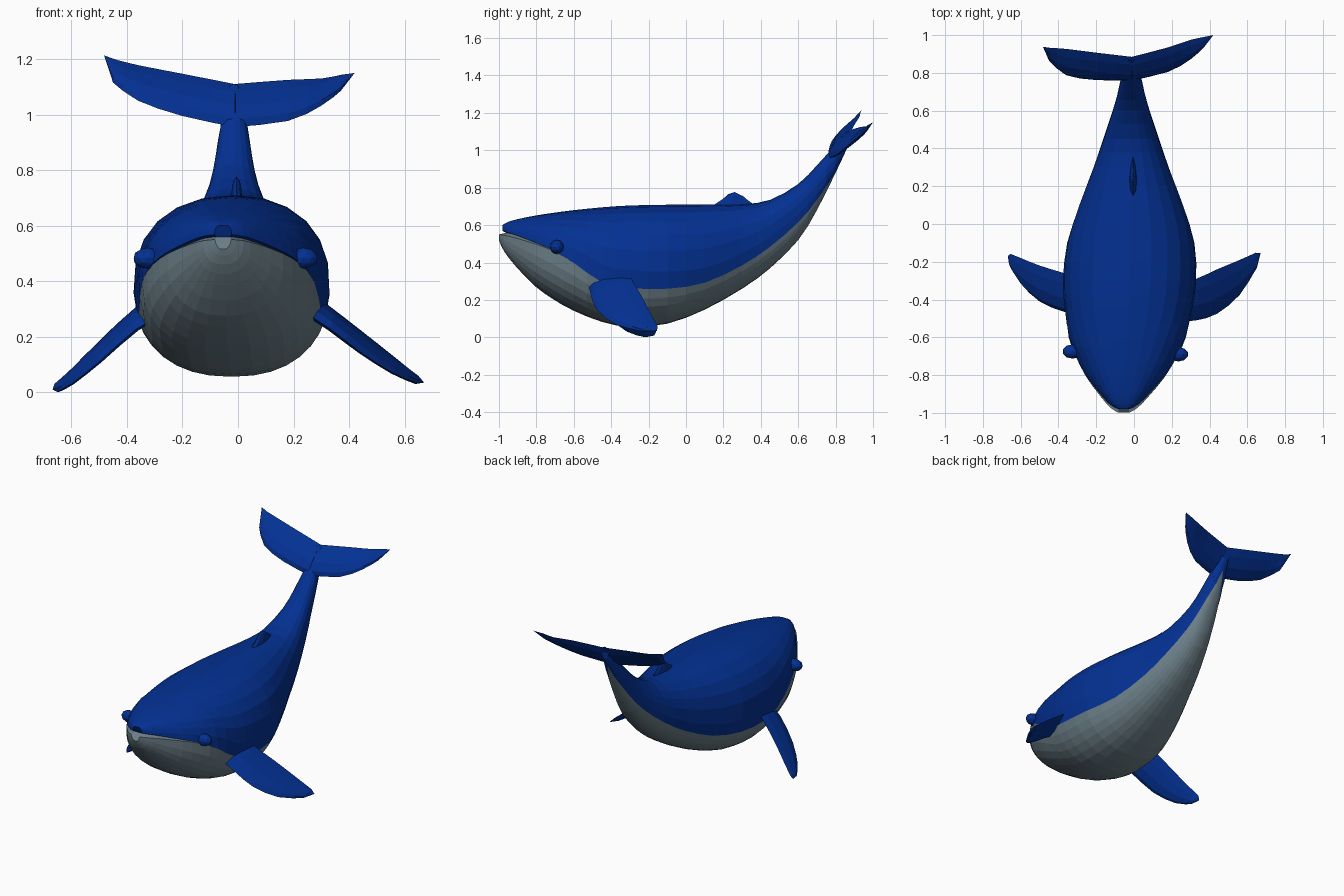
import bpy, bmesh, math
from mathutils import Vector

cube = bpy.data.objects.get("Cube")
if cube:
    bpy.data.objects.remove(cube, do_unlink=True)


def material(name, rgb):
    mat = bpy.data.materials.new(name)
    mat.use_nodes = True
    mat.diffuse_color = (*rgb, 1)
    mat.node_tree.nodes["Principled BSDF"].inputs["Base Color"].default_value = (*rgb, 1)
    return mat


BLUE = material("deep_blue", (0.001, 0.03, 0.29))
GREY = material("belly_grey", (0.152, 0.215, 0.25))


def finish(bm, name):
    bmesh.ops.remove_doubles(bm, verts=bm.verts, dist=0.0005)
    bmesh.ops.recalc_face_normals(bm, faces=bm.faces)
    mesh = bpy.data.meshes.new(name)
    bm.to_mesh(mesh)
    bm.free()
    mesh.materials.append(BLUE)
    mesh.materials.append(GREY)
    obj = bpy.data.objects.new(name, mesh)
    bpy.context.collection.objects.link(obj)
    return obj


def bridge(bm, a, b, rule=lambda i: 0):
    n = len(a)
    for i in range(n):
        j = (i + 1) % n
        bm.faces.new((a[i], a[j], b[j], b[i])).material_index = rule(i)


def spline(p, steps):
    # Catmull-Rom through rows of numbers
    for i in range(len(p) - 1):
        a, b, c, d = p[max(i - 1, 0)], p[i], p[i + 1], p[min(i + 2, len(p) - 1)]
        for s in range(steps):
            t = s / steps
            yield [(2 * q + (r - o) * t + (2 * o - 5 * q + 4 * r - u) * t**2
                    + (3 * q - o - 3 * r + u) * t**3) / 2
                   for o, q, r, u in zip(a, b, c, d)]
    yield p[-1]


# Body stations: y, half width, bottom, colour line, top
STATIONS = [
    (-.98, .03, .515, .55, .6),
    (-.955, .075, .46, .546, .615),
    (-.9, .13, .385, .532, .632),
    (-.8, .213, .275, .5, .652),
    (-.7, .27, .2, .46, .667),
    (-.6, .31, .142, .398, .68),
    (-.45, .337, .083, .295, .695),
    (-.3, .353, .056, .264, .705),
    (-.1, .338, .073, .26, .709),
    (.1, .276, .148, .292, .71),
    (.3, .2, .26, .385, .712),
    (.45, .148, .37, .485, .735),
    (.6, .098, .52, .615, .82),
    (.7, .07, .68, .735, .92),
    (.8, .048, .88, .885, 1.03),
    (.87, .025, 1.03, 1.03, 1.11),
]
SEG = 7      # segments from colour line to top or bottom
POWER = 2 / 2.3


def body_ring(bm, y, w, low, line, top):
    mid, h = (low + top) / 2, (top - low) / 2
    cx = -0.015 - 0.04 * max(0, -y) ** 1.3
    lip = max(0, (-0.62 - y) / 0.38)

    def point(t):
        s = math.sin(t)
        return w * max(math.cos(t), 0) ** POWER, mid + h * math.copysign(abs(s) ** POWER, s)

    k = max(-1, min(1, (line - mid) / h))
    split = math.asin(math.copysign(abs(k) ** (1 / POWER), k))
    half = []
    for i in range(SEG + 1):
        x, z = point(-math.pi / 2 + (split + math.pi / 2) * i / SEG)
        half.append((x * (1 - .04 * lip), y - .02 * lip, z))
    x, z = point(split)
    half.append((x * (1 - .15 * lip), y + .02 * lip, z + .01 * lip))
    for i in range(SEG + 1):
        x, z = point(split + (math.pi / 2 - split) * i / SEG)
        half.append((x, y, z + .02 * lip ** 2 * (1 - i / SEG)))
    full = half + [(-x, y, z) for x, y, z in half[-2:0:-1]]
    return [bm.verts.new((x + cx, y, z)) for x, y, z in full]


bm = bmesh.new()
rings = [body_ring(bm, *s) for s in spline(STATIONS, 2)]
count = len(rings[0])
lip_index = SEG + 1


def belly(i):
    return int(min(i, count - 1 - i) <= SEG)


for a, b in zip(rings, rings[1:]):
    bridge(bm, a, b, belly)
# Snout and chin caps, tail cap
front = rings[0]
bm.faces.new(front[lip_index:count - lip_index + 1])
bm.faces.new(front[count - lip_index:] + front[:lip_index + 1]).material_index = 1
bm.faces.new(rings[-1])
finish(bm, "body")


def fin(name, sections, tip, thick):
    # Lens-shaped loft through (leading, trailing) edge pairs, closed at a tip
    bm = bmesh.new()
    rows = spline([a + b for a, b in sections], 2)
    edges = [(Vector(r[:3]), Vector(r[3:])) for r in rows]
    tip = Vector(tip)
    mids = [(a + b) / 2 for a, b in edges] + [tip]
    loops = []
    for i, (a, b) in enumerate(edges):
        n = (b - a).cross(mids[i + 1] - mids[max(i - 1, 0)]).normalized()
        t = thick * (1 - .6 * i / len(edges))
        offsets = [(0, 0), (.12, .7), (.4, 1), (.75, .6), (1, 0),
                   (.75, -.6), (.4, -1), (.12, -.7)]
        loops.append([bm.verts.new(a.lerp(b, f) + n * t * s) for f, s in offsets])
    for a, b in zip(loops, loops[1:]):
        bridge(bm, a, b)
    bm.faces.new(loops[0])
    end = bm.verts.new(tip)
    last = loops[-1]
    for i, v in enumerate(last):
        bm.faces.new((v, last[(i + 1) % len(last)], end))
    return finish(bm, name)


# Flippers
fin("right_flipper", [
    ((-.24, -.49, .3), (-.24, -.3, .39)),
    ((-.37, -.465, .225), (-.37, -.26, .305)),
    ((-.5, -.41, .11), (-.5, -.22, .185)),
    ((-.6, -.315, .03), (-.6, -.18, .085)),
    ((-.652, -.225, .002), (-.655, -.158, .035)),
], (-.668, -.17, .01), .028)
fin("left_flipper", [
    ((.22, -.52, .3), (.22, -.32, .39)),
    ((.33, -.51, .23), (.33, -.29, .31)),
    ((.44, -.475, .145), (.44, -.24, .225)),
    ((.56, -.375, .068), (.56, -.19, .13)),
    ((.645, -.24, .033), (.645, -.152, .06)),
], (.67, -.155, .035), .028)

# Tail flukes
ROOT = ((-.012, .76, .955), (-.012, .885, 1.11))
fin("right_fluke", [
    ROOT,
    ((-.2, .762, .995), (-.2, .907, 1.147)),
    ((-.36, .788, 1.05), (-.36, .927, 1.178)),
    ((-.45, .865, 1.115), (-.44, .932, 1.198)),
], (-.482, .938, 1.213), .026)
fin("left_fluke", [
    ROOT,
    ((.18, .805, .977), (.18, .935, 1.125)),
    ((.3, .872, 1.032), (.3, .975, 1.13)),
    ((.37, .935, 1.085), (.37, .99, 1.143)),
], (.42, 1.0, 1.15), .026)

# Dorsal fin
fin("dorsal_fin", [
    ((-.005, .12, .69), (-.005, .39, .69)),
    ((-.005, .19, .735), (-.005, .335, .73)),
    ((-.005, .225, .765), (-.005, .305, .755)),
], (-.005, .26, .777), .022)

# Bulging eyes, stretched sideways into the head
for name, x, y in (("right_eye", -.325, -.675), ("left_eye", .235, -.69)):
    bm = bmesh.new()
    bmesh.ops.create_icosphere(bm, subdivisions=2, radius=.038)
    bmesh.ops.scale(bm, vec=(1.4, 1, 1), verts=bm.verts)
    eye = finish(bm, name)
    eye.location = (x, y, .483)
